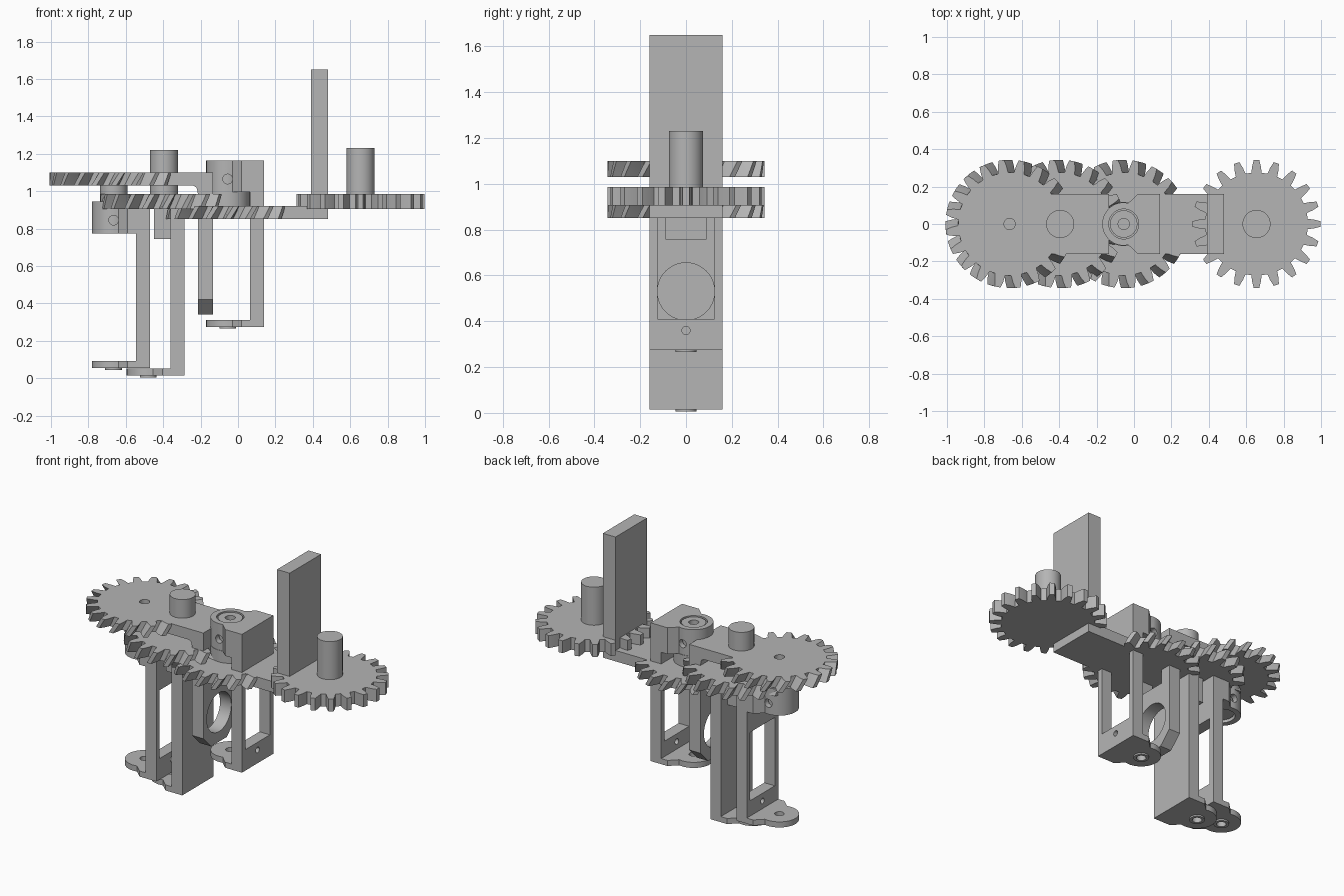
import bpy, bmesh, math
from mathutils import Matrix, Vector

old = bpy.data.objects.get("Cube")
if old:
    bpy.data.objects.remove(old, do_unlink=True)

grey = bpy.data.materials.new("plain_grey")
grey.use_nodes = True
grey.diffuse_color = (0.46, 0.46, 0.46, 1)
grey.node_tree.nodes["Principled BSDF"].inputs["Base Color"].default_value = (0.46, 0.46, 0.46, 1)


def finish(name, bm):
    bmesh.ops.recalc_face_normals(bm, faces=bm.faces)
    mesh = bpy.data.meshes.new(name)
    bm.to_mesh(mesh)
    bm.free()
    mesh.materials.append(grey)
    ob = bpy.data.objects.new(name, mesh)
    bpy.context.collection.objects.link(ob)
    return ob


def prism(name, pts, lo, hi, axis="z", twist=0, steps=1):
    """Extrude an outline along an axis, optionally twisting it."""
    bm = bmesh.new()
    rings = []
    for i in range(steps + 1):
        t = i / steps
        h = lo + (hi - lo) * t
        c, s = math.cos(twist * t), math.sin(twist * t)
        ring = []
        for a, b in pts:
            a, b = a * c - b * s, a * s + b * c
            co = {"z": (a, b, h), "x": (h, a, b), "y": (a, h, b)}[axis]
            ring.append(bm.verts.new(co))
        rings.append(ring)
    n = len(pts)
    bm.faces.new(rings[0])
    bm.faces.new(rings[-1])
    for r, q in zip(rings, rings[1:]):
        for k in range(n):
            bm.faces.new((r[k], r[(k + 1) % n], q[(k + 1) % n], q[k]))
    return finish(name, bm)


def box(name, x0, x1, y0, y1, z0, z1):
    return prism(name, [(x0, y0), (x1, y0), (x1, y1), (x0, y1)], z0, z1)


def cyl(name, a, b, r, lo, hi, axis="z", sides=40):
    angles = [2 * math.pi * k / sides for k in range(sides)]
    return prism(name, [(a + r * math.cos(t), b + r * math.sin(t)) for t in angles], lo, hi, axis)


def cut(ob, *tools):
    for tool in tools:
        mod = ob.modifiers.new("cut", "BOOLEAN")
        mod.operation = "DIFFERENCE"
        mod.solver = "EXACT"
        mod.object = tool
        bpy.context.view_layer.objects.active = ob
        bpy.ops.object.modifier_apply(modifier=mod.name)
        bpy.data.objects.remove(tool, do_unlink=True)
    return ob


def gear(name, x, lo, hi, twist=0, root=0.275, tip=0.343, teeth=20):
    pts = []
    for k in range(teeth):
        mid = 2 * math.pi * k / teeth
        for r, da in ((root, -0.1), (root + 0.035, -0.075), (tip, -0.042),
                      (tip, 0.042), (root + 0.035, 0.075), (root, 0.1)):
            pts.append((r * math.cos(mid + da), r * math.sin(mid + da)))
    ob = prism(name, pts, lo, hi, twist=twist, steps=4 if twist else 1)
    ob.data.transform(Matrix.Translation(Vector((x, 0, 0))))
    return ob


def ear(name, x, plate_x, lo, hi):
    """Plate with square shoulders and a rounded end around x."""
    pts = [(plate_x, -0.16), (plate_x, 0.16), (x + 0.075, 0.16), (x + 0.025, 0.112)]
    for k in range(21):
        t = math.radians(90 + 9 * k)
        pts.append((x + 0.115 * math.cos(t), 0.115 * math.sin(t)))
    pts.append((x + 0.025, -0.112))
    pts.append((x + 0.075, -0.16))
    return prism(name, pts, lo, hi)


def bracket(name, x, z, windowed):
    """Upright with a pivot ear at its foot; windowed ones also carry a cup."""
    p0, p1 = x + 0.12, x + 0.195
    upright = box(name + "_upright", p0, p1, -0.16, 0.16, z, z + 0.89)
    foot = ear(name + "_foot", x, p0, z, z + 0.036)
    cut(foot, cyl("cutter", x, 0, 0.028, z - 0.1, z + 0.1))
    boss = cyl(name + "_boss", x, 0, 0.045, z - 0.01, z + 0.02)
    cut(boss, cyl("cutter", x, 0, 0.028, z - 0.1, z + 0.1))
    if windowed:
        cut(upright,
            box("cutter", p0 - 0.1, p1 + 0.1, -0.125, 0.125, z + 0.135, z + 0.575),
            cyl("cutter", 0, z + 0.085, 0.018, p0 - 0.1, p1 + 0.1, "x", 20))
        cup = ear(name + "_cup", x, p0, z + 0.72, z + 0.89)
        cut(cup,
            cyl("cutter", x, 0, 0.08, z + 0.6, z + 1),
            cyl("cutter", x, z + 0.79, 0.026, -0.3, 0.3, "y", 24))


# Pivot brackets
bracket("right_bracket", -0.055, 0.275, True)
bracket("left_bracket", -0.665, 0.055, True)
bracket("middle_bracket", -0.48, 0.015, False)
box("middle_bracket_block", -0.45, -0.36, -0.09, 0.09, 0.745, 0.905)

# Spur drive gear
gear("drive_gear", 0.655, 0.905, 0.985)
cyl("drive_shaft", 0.655, 0, 0.075, 0.985, 1.23)

# Lower helical gear with its arm and tall plate
gear("lower_gear", -0.055, 0.85, 0.92, 0.13)
box("lower_arm", 0.1, 0.48, -0.16, 0.16, 0.85, 0.92)
box("tall_plate", 0.39, 0.48, -0.16, 0.16, 0.92, 1.65)
cyl("lower_collar", -0.055, 0, 0.118, 0.92, 0.995)
shaft = cyl("lower_shaft", -0.055, 0, 0.073, 0.92, 1.16)
cut(shaft, cyl("cutter", -0.055, 0, 0.03, 1.1, 1.3))

# Middle helical gear
gear("middle_gear", -0.395, 0.905, 0.985, 0.13)
cyl("middle_shaft", -0.395, 0, 0.075, 0.985, 1.22)

# Upper helical gear with its arm and hanging plate
upper = gear("upper_gear", -0.665, 1.03, 1.10, 0.13)
cut(upper, cyl("cutter", -0.665, 0, 0.03, 1.07, 1.2))
cyl("upper_shaft", -0.665, 0, 0.073, 0.79, 1.03)
prism("upper_arm", [(-0.5, 1.03), (-0.24, 1.03), (-0.222, 1.02), (-0.215, 0.99),
                    (-0.135, 0.99), (-0.135, 1.10), (-0.5, 1.10)], -0.16, 0.16, "y")
hanger = prism("hanging_plate", [(-0.16, 0.42), (-0.08, 0.34), (0.08, 0.34), (0.16, 0.42),
                                 (0.16, 0.99), (-0.16, 0.99)], -0.215, -0.135, "x")
cut(hanger,
    cyl("cutter", 0, 0.53, 0.125, -0.4, 0.1, "x"),
    box("cutter", -0.4, 0.1, -0.09, 0.09, 0.76, 0.85))

# Smooth round parts, keep hard edges
bpy.ops.object.select_all(action="DESELECT")
for ob in bpy.context.collection.objects:
    if ob.type == "MESH" and ob.data.materials and ob.data.materials[0] == grey:
        ob.select_set(True)
        bpy.context.view_layer.objects.active = ob
bpy.ops.object.shade_smooth_by_angle(angle=math.radians(30))
